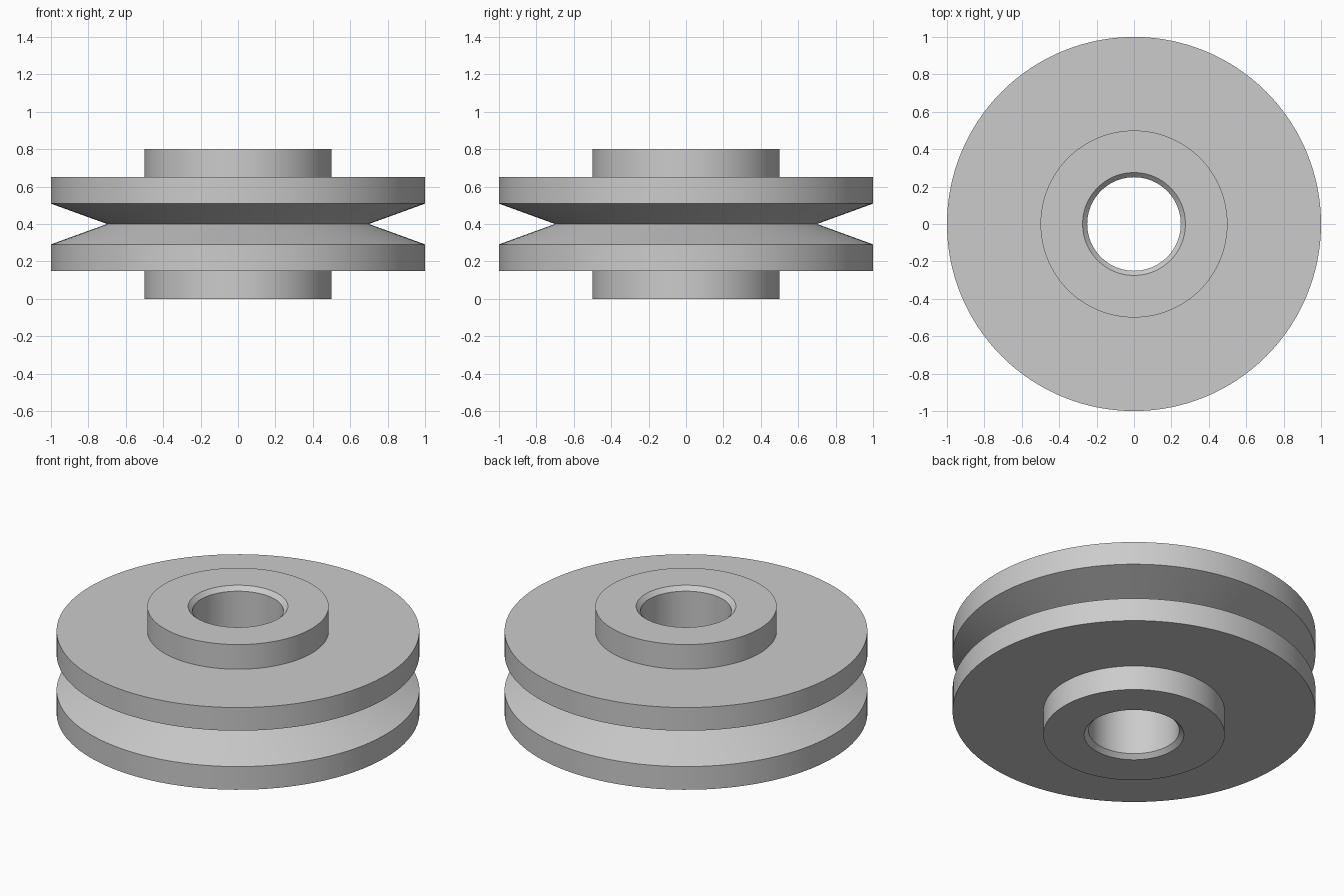
import bpy, bmesh, math

if "Cube" in bpy.data.objects:
    bpy.data.objects.remove(bpy.data.objects["Cube"])

SEGMENTS = 128

# Half cross-section (radius, height above mid-plane), from bore to groove
half = [(0.25, 0.375), (0.275, 0.40), (0.50, 0.40), (0.50, 0.25),
        (1.00, 0.25), (1.00, 0.109), (0.70, 0.0)]
MID = 0.40
# Mirror the half profile to get the closed section
profile = [(r, MID + h) for r, h in half]
profile += [(r, MID - h) for r, h in reversed(half[:-1])]

# Revolve the section around z
bm = bmesh.new()
rings = []
for i in range(SEGMENTS):
    a = 2 * math.pi * i / SEGMENTS
    rings.append([bm.verts.new((r * math.cos(a), r * math.sin(a), z))
                  for r, z in profile])
n = len(profile)
for i in range(SEGMENTS):
    a, b = rings[i], rings[(i + 1) % SEGMENTS]
    for j in range(n):
        k = (j + 1) % n
        bm.faces.new((a[j], b[j], b[k], a[k]))
bmesh.ops.recalc_face_normals(bm, faces=bm.faces)

mesh = bpy.data.meshes.new("pulley_wheel")
bm.to_mesh(mesh)
bm.free()
pulley = bpy.data.objects.new("pulley_wheel", mesh)
bpy.context.collection.objects.link(pulley)

# Plain grey metal
grey = bpy.data.materials.new("grey_metal")
grey.diffuse_color = (0.6, 0.6, 0.6, 1.0)
grey.use_nodes = True
grey.node_tree.nodes["Principled BSDF"].inputs["Base Color"].default_value = grey.diffuse_color
mesh.materials.append(grey)

# Smooth round walls, sharp edges
bpy.context.view_layer.objects.active = pulley
pulley.select_set(True)
bpy.ops.object.shade_smooth_by_angle(angle=math.radians(20))
